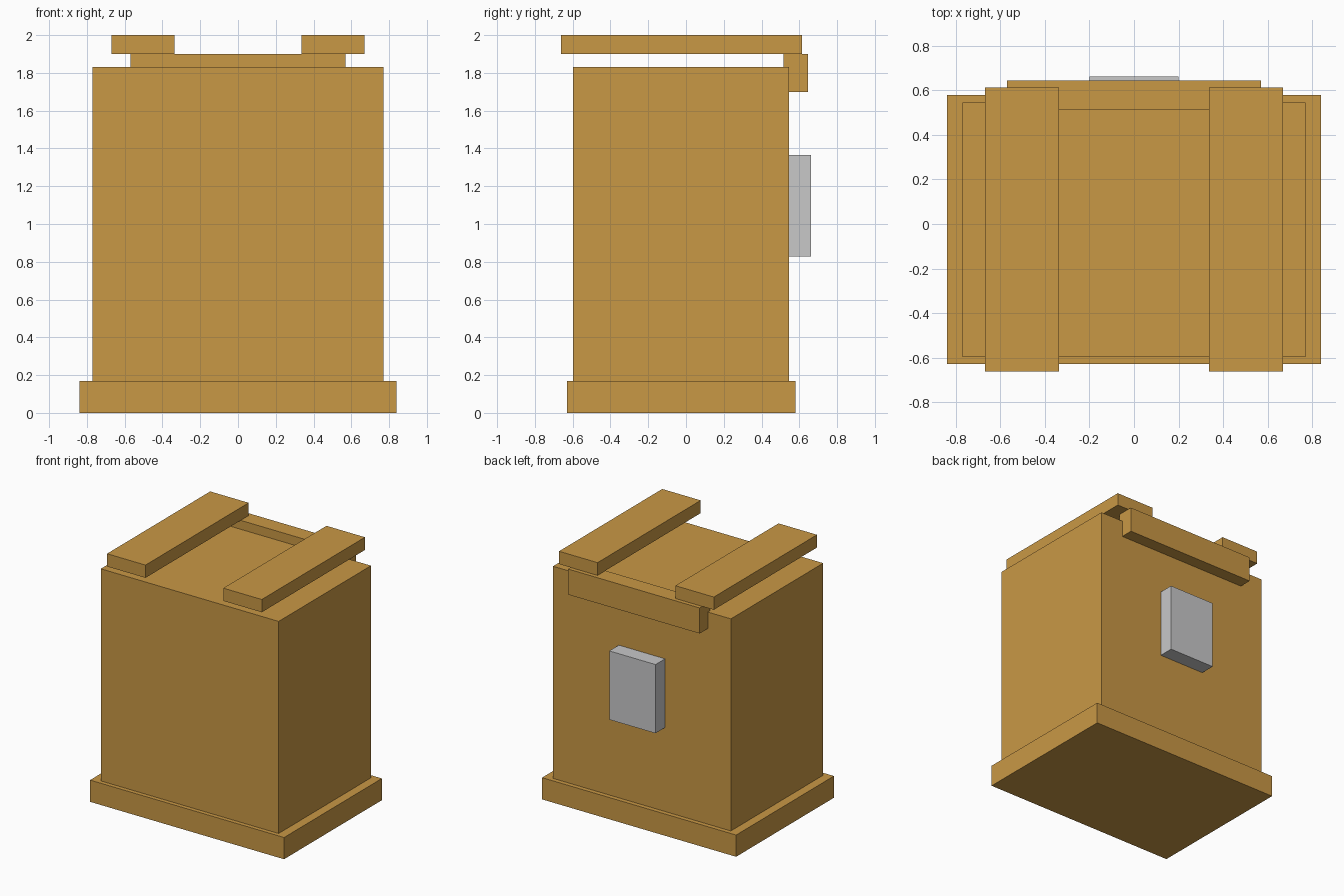
import bpy
import bmesh
from mathutils import Matrix, Vector

default = bpy.data.objects.get("Cube")
if default:
    bpy.data.objects.remove(default, do_unlink=True)


def material(name, rgb):
    mat = bpy.data.materials.new(name)
    mat.use_nodes = True
    color = (*rgb, 1.0)
    mat.diffuse_color = color
    mat.node_tree.nodes["Principled BSDF"].inputs["Base Color"].default_value = color
    return mat


def box(name, x, y, z, mat):
    """Box spanning the given (low, high) range on each axis."""
    spans = (x, y, z)
    center = Vector([(a + b) / 2 for a, b in spans])
    size = Vector([b - a for a, b in spans])
    bm = bmesh.new()
    bmesh.ops.create_cube(bm, size=1, matrix=Matrix.Diagonal(size).to_4x4())
    mesh = bpy.data.meshes.new(name)
    bm.to_mesh(mesh)
    bm.free()
    mesh.materials.append(mat)
    obj = bpy.data.objects.new(name, mesh)
    obj.location = center
    bpy.context.collection.objects.link(obj)
    return obj


wood = material("warm wood", (0.584, 0.314, 0.060))
metal = material("light grey", (0.578, 0.578, 0.584))

# Plinth and main body
box("base", (-0.84, 0.84), (-0.63, 0.58), (0, 0.17), wood)
box("body", (-0.77, 0.77), (-0.597, 0.545), (0.17, 1.83), wood)

# Cleat along the upper back edge, carrying the top planks
box("back_cleat", (-0.57, 0.57), (0.515, 0.645), (1.70, 1.90), wood)

# Pair of planks above the body
for name, x in (("right_top_plank", (-0.67, -0.337)), ("left_top_plank", (0.337, 0.67))):
    box(name, x, (-0.663, 0.613), (1.90, 2.0), wood)

# Grey box on the back
box("back_panel", (-0.2, 0.2), (0.545, 0.663), (0.827, 1.365), metal)
